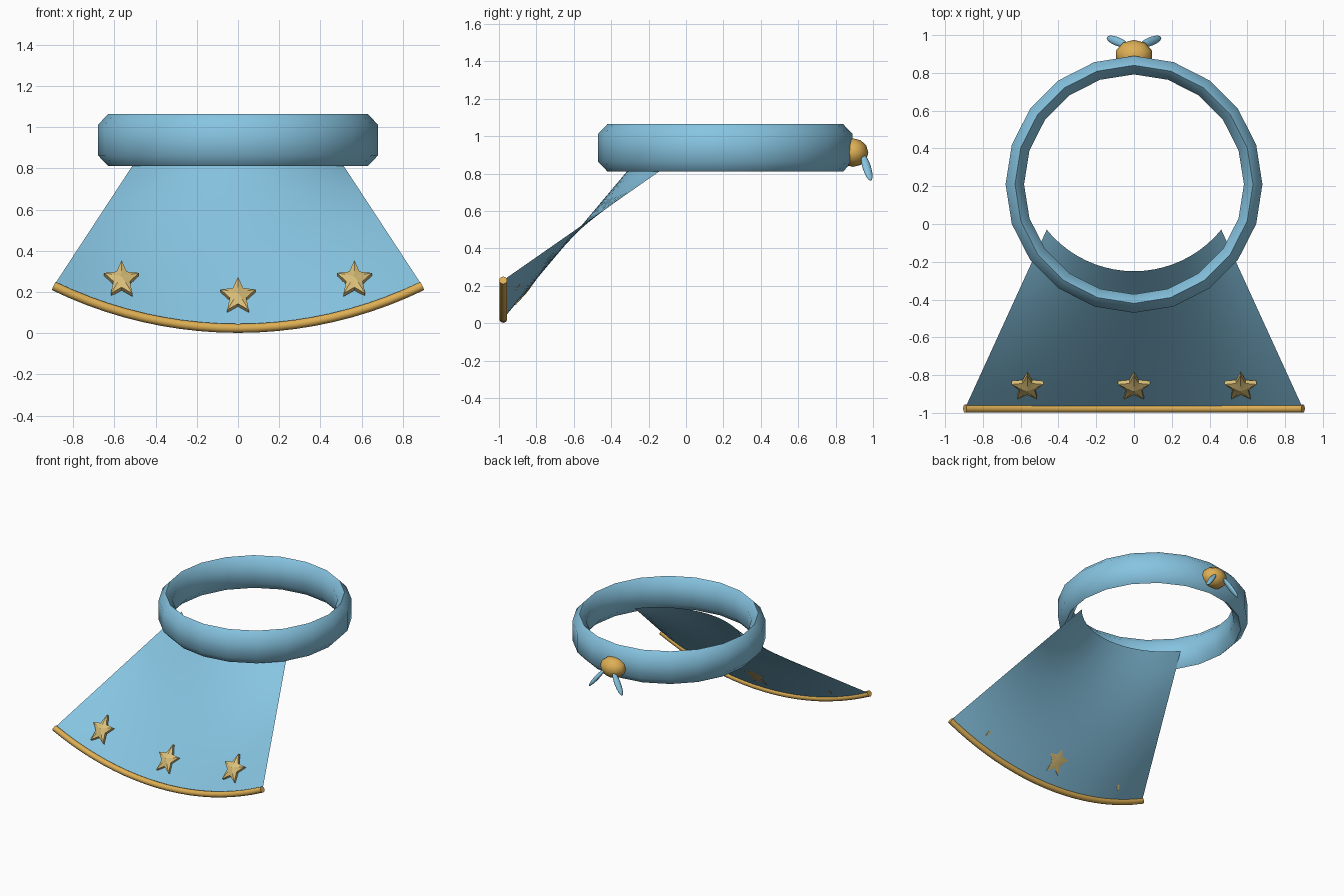
import bpy, bmesh, math
from mathutils import Vector, Matrix

if "Cube" in bpy.data.objects:
    bpy.data.objects.remove(bpy.data.objects["Cube"])


def material(name, rgb):
    m = bpy.data.materials.new(name)
    m.diffuse_color = (*rgb, 1)
    m.use_nodes = True
    m.node_tree.nodes["Principled BSDF"].inputs["Base Color"].default_value = m.diffuse_color
    return m


BLUE = material("sky_blue", (0.24, 0.55, 0.75))
GOLD = material("gold", (0.73, 0.43, 0.09))
PALE = material("pale_gold", (0.70, 0.52, 0.19))


def finish(name, bm, mat, smooth=None, recalc=True):
    if recalc:
        bmesh.ops.recalc_face_normals(bm, faces=bm.faces)
    me = bpy.data.meshes.new(name)
    bm.to_mesh(me)
    bm.free()
    me.materials.append(mat)
    ob = bpy.data.objects.new(name, me)
    bpy.context.collection.objects.link(ob)
    if smooth:
        bpy.ops.object.select_all(action='DESELECT')
        ob.select_set(True)
        bpy.context.view_layer.objects.active = ob
        bpy.ops.object.shade_smooth_by_angle(angle=math.radians(smooth))
    return ob


def skin(bm, rings, close_u=False, close_v=False):
    """Join rows of points with quads."""
    rows = [[bm.verts.new(p) for p in r] for r in rings]
    n, k = len(rows), len(rows[0])
    for i in range(n if close_u else n - 1):
        for j in range(k if close_v else k - 1):
            a, b = rows[i], rows[(i + 1) % n]
            bm.faces.new((a[j], b[j], b[(j + 1) % k], a[(j + 1) % k]))
    return rows


# Collar: six-sided section swept round a 20-sided ring
section = [(0.68, -0.074), (0.68, 0.074), (0.63, 0.127),
           (0.582, 0.074), (0.582, -0.074), (0.63, -0.127)]
bm = bmesh.new()
skin(bm, [[(r * math.cos(a), 0.21 + r * math.sin(a), 0.938 + z) for r, z in section]
          for a in (math.tau * i / 20 for i in range(20))], True, True)
finish("collar_ring", bm, BLUE, 60)


# Cape: ruled sheet between a level top arc and an upright hem arc
def arc(half, sag, t):
    radius = (half ** 2 + sag ** 2) / (2 * sag)
    a = t * math.asin(half / radius)
    return radius * math.sin(a), radius * (1 - math.cos(a))


def hem_point(t):
    x, z = arc(0.895, 0.206, t)
    return Vector((x, -0.977, 0.024 + z))


def top_point(t):
    x, y = arc(0.462, 0.22, t)
    return Vector((x, -0.25 + y, 0.89))


steps = [i / 10 - 1 for i in range(21)]
bm = bmesh.new()
skin(bm, [[hem_point(t).lerp(top_point(t), j / 8) for j in range(9)] for t in steps])
finish("cape", bm, BLUE, 60, recalc=False)

# Hem trim: round tube along the lower arc
bm = bmesh.new()
tube = []
for t in steps:
    x, z = arc(0.895, 0.206, t)
    slope = t * math.asin(0.895 / ((0.895 ** 2 + 0.206 ** 2) / 0.412))
    out = Vector((-math.sin(slope), 0, math.cos(slope)))
    tube.append([hem_point(t) + 0.022 * (out * math.cos(a) + Vector((0, 1, 0)) * math.sin(a))
                 for a in (math.tau * k / 10 for k in range(10))])
rows = skin(bm, tube, False, True)
bm.faces.new(rows[0])
bm.faces.new(rows[-1])
finish("hem_trim", bm, GOLD, 50)

# Stars: raised five-pointed shapes leaning with the cape
for name, x, y, z in (("left_star", -0.565, -0.862, 0.258),
                      ("middle_star", 0, -0.862, 0.178),
                      ("right_star", 0.565, -0.862, 0.258)):
    bm = bmesh.new()
    up = Vector((0, 0.8, 1))
    normal = Vector((0, -1, 0.8)).normalized()
    centre = Vector((x, y, z))
    rim = []
    for i in range(10):
        r = 0.089 if i % 2 == 0 else 0.042
        a = math.tau * i / 10
        rim.append(centre + Vector((r * math.sin(a), 0, 0)) + up * (r * math.cos(a)))
    front = [bm.verts.new(p + normal * 0.012) for p in rim]
    back = [bm.verts.new(p - normal * 0.012) for p in rim]
    peak = bm.verts.new(centre + normal * 0.032)
    base = bm.verts.new(centre - normal * 0.018)
    for i in range(10):
        j = (i + 1) % 10
        bm.faces.new((front[i], front[j], peak))
        bm.faces.new((back[j], back[i], base))
        bm.faces.new((front[j], front[i], back[i], back[j]))
    finish(name, bm, PALE, 30)

# Clasp: squashed ball at the back of the collar
bm = bmesh.new()
bmesh.ops.create_uvsphere(bm, u_segments=10, v_segments=6, radius=1)
bmesh.ops.transform(bm, verts=bm.verts, matrix=Matrix.Translation((0, 0.893, 0.912))
                    @ Matrix.Diagonal((0.1, 0.082, 0.076, 1)))
finish("clasp", bm, GOLD, 40)

# Ribbon tails: slim ovals spreading down from the clasp
for name, side in (("left_tail", -1), ("right_tail", 1)):
    start = Vector((side * 0.035, 0.945, 0.905))
    end = Vector((side * 0.143, 0.988, 0.762))
    axis = end - start
    bm = bmesh.new()
    bmesh.ops.create_uvsphere(bm, u_segments=10, v_segments=8, radius=1)
    bmesh.ops.transform(bm, verts=bm.verts,
                        matrix=Matrix.Translation((start + end) / 2)
                        @ axis.to_track_quat('Z', 'Y').to_matrix().to_4x4()
                        @ Matrix.Diagonal((0.024, 0.016, axis.length / 2, 1)))
    finish(name, bm, BLUE, 60)
